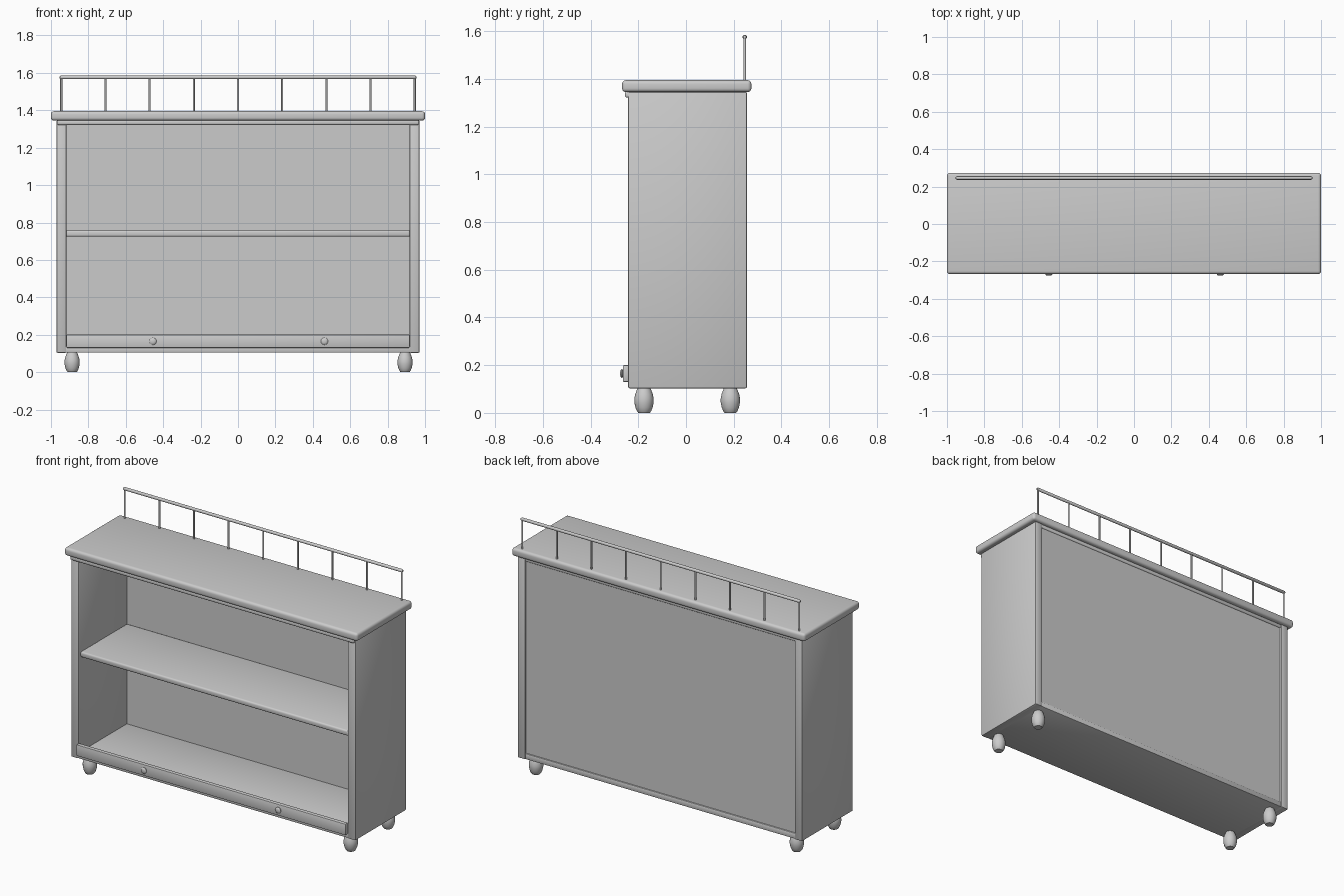
import bpy, bmesh, math
from mathutils import Matrix, Vector

if "Cube" in bpy.data.objects:
    bpy.data.objects.remove(bpy.data.objects["Cube"])


def finish(name, bm, angle=40):
    bmesh.ops.recalc_face_normals(bm, faces=bm.faces)
    me = bpy.data.meshes.new(name)
    bm.to_mesh(me)
    bm.free()
    ob = bpy.data.objects.new(name, me)
    bpy.context.collection.objects.link(ob)
    bpy.ops.object.select_all(action='DESELECT')
    ob.select_set(True)
    bpy.context.view_layer.objects.active = ob
    bpy.ops.object.shade_smooth_by_angle(angle=math.radians(angle))
    return ob


def board(name, x, y, z, bevel=0.006, segments=2):
    """Box between the given min/max pairs, with rounded edges."""
    bm = bmesh.new()
    bmesh.ops.create_cube(bm, size=1)
    lo, hi = Vector((x[0], y[0], z[0])), Vector((x[1], y[1], z[1]))
    bmesh.ops.scale(bm, vec=hi - lo, verts=bm.verts)
    bmesh.ops.translate(bm, vec=(lo + hi) / 2, verts=bm.verts)
    if bevel:
        bmesh.ops.bevel(bm, geom=bm.edges[:], offset=bevel, segments=segments,
                        profile=0.5, affect='EDGES', clamp_overlap=True)
    return finish(name, bm)


def lathe(name, profile, loc, rot=Matrix(), steps=24):
    """Spin a (radius, height) profile around z, then rotate and place it."""
    bm = bmesh.new()
    vs = [bm.verts.new((r, 0, h)) for r, h in profile]
    es = [bm.edges.new(p) for p in zip(vs, vs[1:])]
    bmesh.ops.spin(bm, geom=vs + es, cent=(0, 0, 0), axis=(0, 0, 1),
                   angle=math.tau, steps=steps)
    bmesh.ops.remove_doubles(bm, verts=bm.verts, dist=1e-5)
    bmesh.ops.transform(bm, matrix=Matrix.Translation(loc) @ rot, verts=bm.verts)
    return finish(name, bm)


# Counter top and the moulding board beneath it
board("counter_top", (-1, 1), (-0.268, 0.274), (1.345, 1.395), 0.016, 4)
board("top_moulding", (-0.968, 0.968), (-0.256, 0.252), (1.322, 1.347), 0.008, 3)

# Side panels
for side, sx in (("left", -1), ("right", 1)):
    board(side + "_side_panel", sorted((sx * 0.918, sx * 0.971)),
          (-0.243, 0.256), (0.103, 1.346), 0.007)

# Back panel, shelf and floor
board("back_panel", (-0.92, 0.92), (0.228, 0.246), (0.11, 1.33), 0)
board("middle_shelf", (-0.92, 0.92), (-0.226, 0.23), (0.724, 0.758), 0.01, 3)
board("floor_board", (-0.95, 0.95), (-0.241, 0.253), (0.104, 0.14))

# Front lip with two knobs
board("front_lip", (-0.918, 0.918), (-0.265, -0.238), (0.13, 0.2), 0.005)
knob = [(0, -0.02), (0.01, -0.02), (0.01, 0), (0.018, 0.002),
        (0.019, 0.006), (0.015, 0.01), (0.008, 0.012), (0, 0.0125)]
for side, x in (("left", -0.455), ("right", 0.462)):
    lathe(side + "_knob", knob, (x, -0.264, 0.165), Matrix.Rotation(math.pi / 2, 4, 'X'))

# Bulbous feet
foot = [(0, 0), (0.024, 0), (0.029, 0.006), (0.036, 0.022), (0.0405, 0.044),
        (0.0405, 0.06), (0.037, 0.078), (0.031, 0.094), (0.025, 0.108), (0, 0.108)]
for side, x in (("left", -0.887), ("right", 0.893)):
    for end, y in (("front", -0.176), ("back", 0.186)):
        lathe(f"{end}_{side}_foot", foot, (x, y, 0))

# Gallery rail with posts
RAIL_Y, RAIL_Z = 0.246, 1.576
post = [(0, 0), (0.0055, 0), (0.0055, 0.185), (0, 0.185)]
for i in range(9):
    lathe(f"rail_post_{i + 1}", post, (-0.945 + i * 0.23625, RAIL_Y, 1.39), steps=12)
rail = [(0, -0.955), (0.006, -0.953), (0.0095, -0.946),
        (0.0095, 0.946), (0.006, 0.953), (0, 0.955)]
lathe("gallery_rail", rail, (0, RAIL_Y, RAIL_Z), Matrix.Rotation(math.pi / 2, 4, 'Y'), 16)
